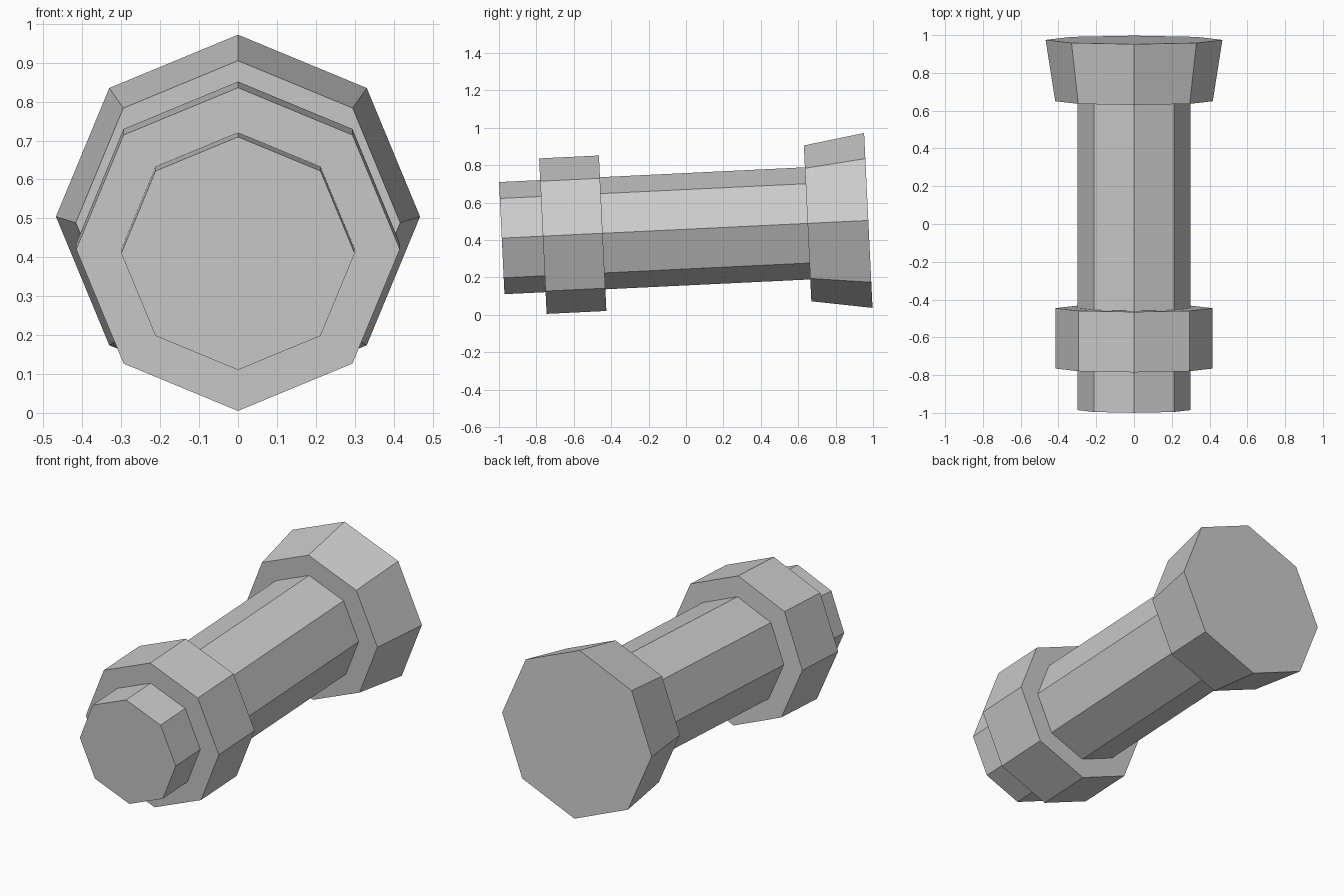
import bpy
import bmesh
import math
from mathutils import Matrix, Vector

cube = bpy.data.objects.get("Cube")
if cube:
    bpy.data.objects.remove(cube, do_unlink=True)

SIDES = 8
TILT = math.radians(2.76)            # the bolt rises towards its head
TIP = Vector((0, -0.985, 0.41))      # centre of the threaded end

steel = bpy.data.materials.new("grey_steel")
steel.use_nodes = True
steel.diffuse_color = (0.6, 0.6, 0.6, 1)
steel.node_tree.nodes["Principled BSDF"].inputs["Base Color"].default_value = (0.6, 0.6, 0.6, 1)

# Local z runs along the bolt from the tip to the head
PLACE = Matrix.Translation(TIP) @ Matrix.Rotation(TILT - math.pi / 2, 4, "X")


def octagonal_part(name, start, end, r_start, r_end):
    """Flat-sided cone segment along the bolt axis, corners up and sideways."""
    bm = bmesh.new()
    bmesh.ops.create_cone(bm, cap_ends=True, segments=SIDES,
                          radius1=r_start, radius2=r_end, depth=end - start,
                          matrix=Matrix.Translation((0, 0, (start + end) / 2)))
    bm.transform(PLACE)
    bmesh.ops.recalc_face_normals(bm, faces=bm.faces)
    mesh = bpy.data.meshes.new(name)
    bm.to_mesh(mesh)
    bm.free()
    mesh.materials.append(steel)
    obj = bpy.data.objects.new(name, mesh)
    bpy.context.collection.objects.link(obj)
    return obj


# Shank, nut and flared head
octagonal_part("shank", 0, 1.65, 0.30, 0.30)
octagonal_part("nut", 0.22, 0.54, 0.416, 0.416)
octagonal_part("head", 1.637, 1.962, 0.417, 0.468)
